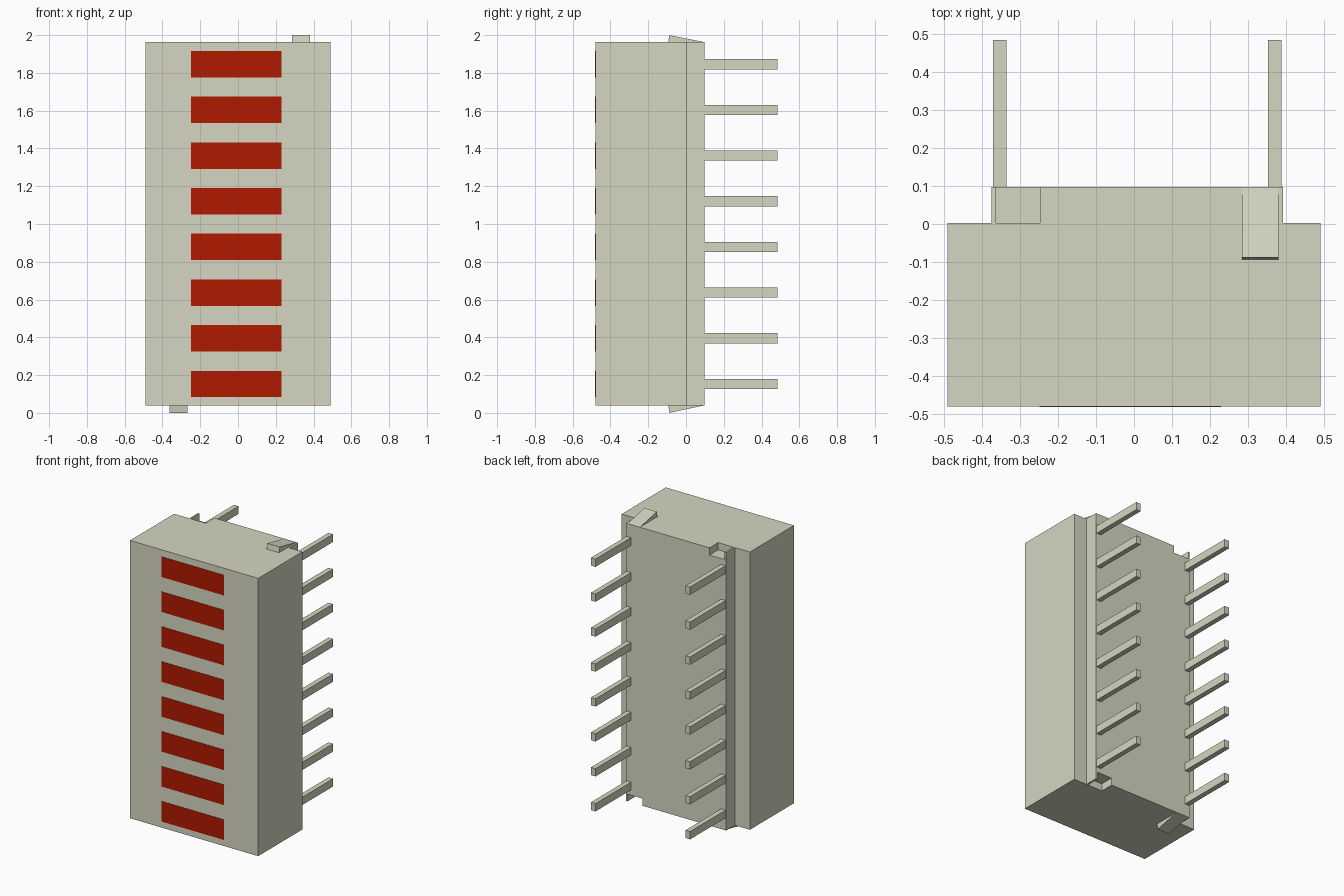
import bpy
import bmesh

default = bpy.data.objects.get("Cube")
if default:
    bpy.data.objects.remove(default, do_unlink=True)


def make_material(name, rgb):
    mat = bpy.data.materials.new(name)
    mat.use_nodes = True
    mat.diffuse_color = (*rgb, 1)
    mat.node_tree.nodes["Principled BSDF"].inputs["Base Color"].default_value = (*rgb, 1)
    return mat


BEIGE = make_material("warm grey plastic", (0.67, 0.67, 0.54))
RED = make_material("dark red", (0.44, 0.01, 0.0))


def prism(name, points, offset, mat):
    """Extrude a closed 3D outline along an offset vector."""
    bm = bmesh.new()
    face = bm.faces.new([bm.verts.new(p) for p in points])
    new = bmesh.ops.extrude_face_region(bm, geom=[face])["geom"]
    bmesh.ops.translate(bm, vec=offset,
                        verts=[v for v in new if isinstance(v, bmesh.types.BMVert)])
    bmesh.ops.recalc_face_normals(bm, faces=bm.faces[:])
    mesh = bpy.data.meshes.new(name)
    bm.to_mesh(mesh)
    bm.free()
    mesh.materials.append(mat)
    obj = bpy.data.objects.new(name, mesh)
    bpy.context.collection.objects.link(obj)
    return obj


def box(name, x, y, z, mat):
    base = [(x[0], y[0], z[0]), (x[1], y[0], z[0]), (x[1], y[1], z[0]), (x[0], y[1], z[0])]
    return prism(name, base, (0, 0, z[1] - z[0]), mat)


BOTTOM, TOP = 0.04, 1.963
BACK = 0.097
ROWS = 8
PITCH = 0.2418
FIRST = 0.153

# Main housing
box("housing", (-0.491, 0.491), (-0.48, 0.002), (BOTTOM, TOP), BEIGE)

# Back plate with a latch notch in its top and bottom edges
DEPTH = 0.05
outline = [(-0.375, BOTTOM), (0.265, BOTTOM), (0.265, BOTTOM + DEPTH),
           (0.38, BOTTOM + DEPTH), (0.38, BOTTOM), (0.392, BOTTOM),
           (0.392, TOP), (-0.248, TOP), (-0.248, TOP - DEPTH),
           (-0.363, TOP - DEPTH), (-0.363, TOP), (-0.375, TOP)]
prism("back_plate", [(x, 0.002, z) for x, z in outline], (0, BACK - 0.002, 0), BEIGE)

# Wedge latches on top and underneath
wedge = [(BACK, 0), (-0.094, 0), (-0.088, 0.037)]
prism("top_latch", [(0.285, y, TOP + h) for y, h in wedge], (0.095, 0, 0), BEIGE)
prism("bottom_latch", [(-0.362, y, BOTTOM - h * 1.08) for y, h in wedge], (0.094, 0, 0), BEIGE)

# Red front windows and two columns of pins
for i in range(ROWS):
    z = FIRST + i * PITCH
    box(f"window_{i + 1}", (-0.249, 0.229), (-0.4825, -0.478), (z - 0.07, z + 0.07), RED)
    for side, x in (("right", -0.3535), ("left", 0.3705)):
        box(f"pin_{side}_{i + 1}", (x - 0.0175, x + 0.0175), (BACK - 0.01, 0.485),
            (z - 0.027, z + 0.027), BEIGE)
